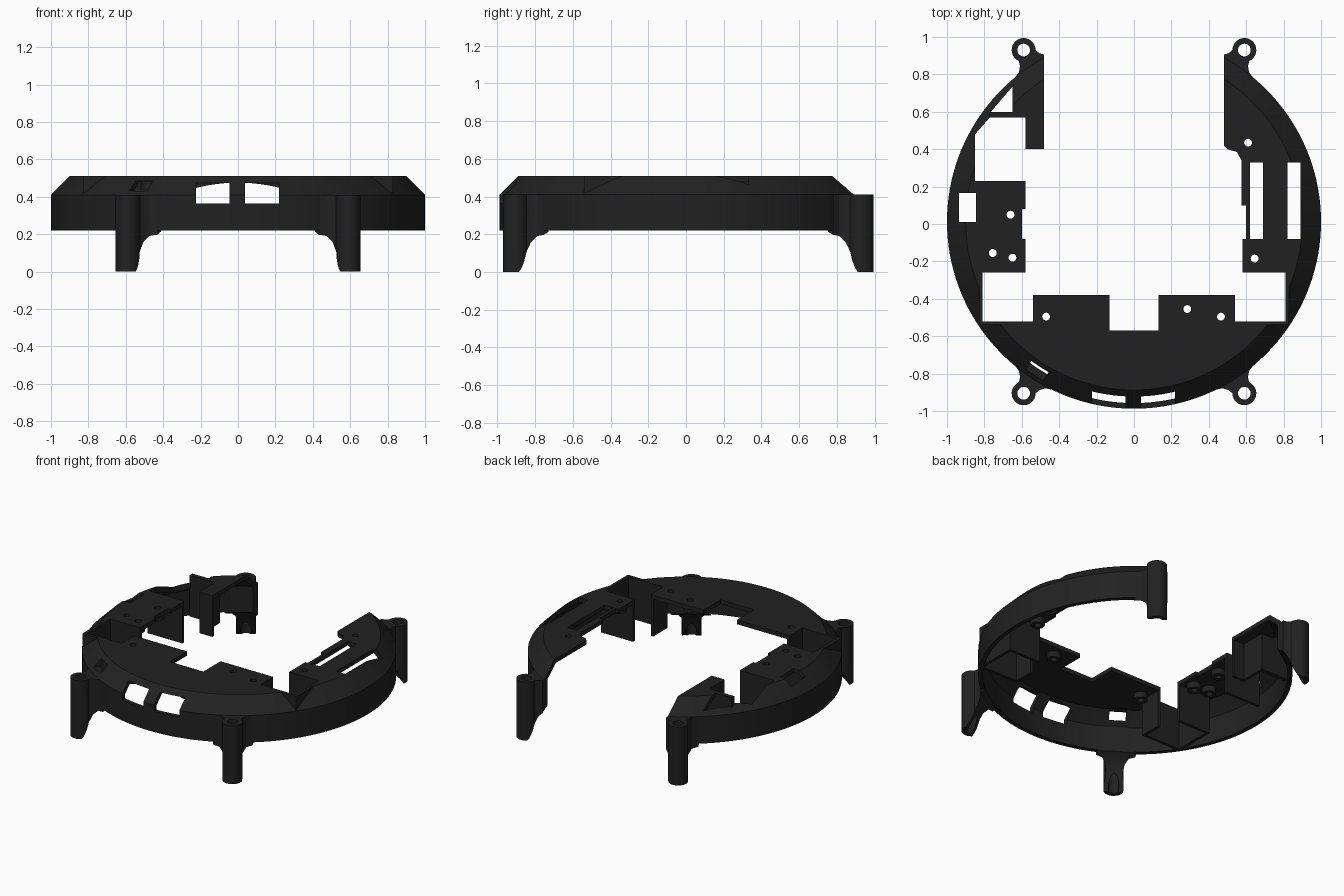
import bpy, bmesh, math
from mathutils import Matrix, Vector

if "Cube" in bpy.data.objects:
    bpy.data.objects.remove(bpy.data.objects["Cube"])

CY = 0.0125   # y of the ring centre
mat = bpy.data.materials.new("matte black")
mat.diffuse_color = (0.0155, 0.0155, 0.0155, 1)
mat.use_nodes = True
mat.node_tree.nodes["Principled BSDF"].inputs["Base Color"].default_value = mat.diffuse_color


def finish(name, bm):
    bmesh.ops.remove_doubles(bm, verts=bm.verts, dist=1e-5)
    bmesh.ops.recalc_face_normals(bm, faces=bm.faces)
    me = bpy.data.meshes.new(name)
    bm.to_mesh(me)
    bm.free()
    me.materials.append(mat)
    ob = bpy.data.objects.new(name, me)
    bpy.context.collection.objects.link(ob)
    return ob


def lathe(name, profile, segs, cx=0, cy=CY):
    """Revolve a closed (r, z) profile about a vertical axis."""
    bm = bmesh.new()
    rings = []
    for i in range(segs):
        a = 2 * math.pi * i / segs
        rings.append([bm.verts.new((cx + r * math.cos(a), cy + r * math.sin(a), z))
                      for r, z in profile])
    n = len(profile)
    for i in range(segs):
        p, q = rings[i], rings[(i + 1) % segs]
        for j in range(n):
            k = (j + 1) % n
            if profile[j][0] == 0 and profile[k][0] == 0:
                continue
            bm.faces.new((p[j], q[j], q[k], p[k]))
    return finish(name, bm)


def add_prism(bm, pts, z0, z1):
    lo = [bm.verts.new((x, y, z0)) for x, y in pts]
    hi = [bm.verts.new((x, y, z1)) for x, y in pts]
    bm.faces.new(lo)
    bm.faces.new(hi)
    for i in range(len(pts)):
        j = (i + 1) % len(pts)
        bm.faces.new((lo[i], lo[j], hi[j], hi[i]))


def rect(x0, x1, y0, y1):
    return [(x0, y0), (x1, y0), (x1, y1), (x0, y1)]


def disc(x, y, r, n=24):
    return [(x + r * math.cos(2 * math.pi * i / n), y + r * math.sin(2 * math.pi * i / n))
            for i in range(n)]


def prisms(name, items):
    bm = bmesh.new()
    for pts, z0, z1 in items:
        add_prism(bm, pts, z0, z1)
    return finish(name, bm)


def cut(ob, cutter):
    m = ob.modifiers.new("cut", "BOOLEAN")
    m.operation = "DIFFERENCE"
    m.solver = "EXACT"
    m.object = cutter
    bpy.context.view_layer.objects.active = ob
    bpy.ops.object.modifier_apply(modifier=m.name)


def smooth(ob):
    bpy.ops.object.select_all(action="DESELECT")
    ob.select_set(True)
    bpy.context.view_layer.objects.active = ob
    bpy.ops.object.shade_smooth_by_angle(angle=math.radians(25))


# Ring shell: outer wall, chamfer and top plate, hollow below
shell = lathe("ring_shell", [(0, 0.51), (0.9, 0.51), (1, 0.41), (1, 0.22), (0.97, 0.22),
                             (0.97, 0.398), (0.888, 0.48), (0, 0.48)], 144)

# Central opening with its notches, open at the back
opening = prisms("opening_cutter", [([
    (.48, 1.2), (.48, .42), (.5, .4), (.55, .385), (.575, .34), (.575, .1), (.6, .1),
    (.6, -.08), (.58, -.08), (.58, -.26), (.81, -.26), (.81, -.52), (.54, -.52),
    (.54, -.38), (.13, -.38), (.13, -.57), (-.13, -.57), (-.13, -.38), (-.54, -.38),
    (-.54, -.52), (-.81, -.52), (-.81, -.26), (-.58, -.26), (-.58, -.08), (-.6, -.08),
    (-.6, .08), (-.58, .08), (-.58, .23), (-.85, .23), (-.85, .48), (-.77, .57),
    (-.58, .57), (-.58, .4), (-.48, .4), (-.48, 1.2)], -0.2, 0.8)])

# Screw holes, slots and windows
screws = [(-.66, .05), (-.755, -.155), (-.65, -.18), (-.47, -.495),
          (.285, -.455), (.465, -.495), (.61, .435), (.645, -.185)]
holes = [(disc(x, y, 0.021), 0.3, 0.6) for x, y in screws]
holes += [(rect(.62, .69, -.08, .33), .3, .6), (rect(.82, .89, -.08, .33), .3, .6),
          (rect(-.935, -.845, .01, .165), .3, .6),
          ([(-.65, .6), (-.765, .6), (-.65, .735)], .3, .6),
          (rect(-.225, -.045, -1.1, -.88), .365, .475),
          (rect(.038, .218, -1.1, -.88), .365, .475)]
a = math.radians(-123)
radial, side = Vector((math.cos(a), math.sin(a))), Vector((-math.sin(a), math.cos(a)))
port = [radial * r + side * s + Vector((0, CY))
        for r, s in ((.87, -.055), (1.1, -.055), (1.1, .055), (.87, .055))]
holes.append(([tuple(p) for p in port], .43, .485))
hole_cutter = prisms("hole_cutter", holes)
cut(shell, opening)
cut(shell, hole_cutter)
smooth(shell)

# Screw bosses under the plate
for x, y in screws:
    smooth(lathe("screw_boss", [(.021, .44), (.045, .44), (.045, .485), (.021, .485)], 24, x, y))

# Hanging walls around the front corner notches
for s, label in ((1, "right"), (-1, "left")):
    for x0, x1, y0, y1 in ((.81, .83, -.54, -.24), (.54, .81, -.54, -.52),
                           (.58, .81, -.26, -.24), (.52, .54, -.54, -.38)):
        prisms(label + "_notch_wall", [(rect(s * x0, s * x1, y0, y1), .22, .51)])

# Hanging walls around the left rear opening
for x0, x1, y0, y1 in ((-.58, -.48, .4, .42), (-.58, -.56, .42, .57),
                       (-.775, -.56, .57, .6), (-.85, -.58, .21, .23)):
    prisms("rear_opening_wall", [(rect(x0, x1, y0, y1), .22, .51)])

# Mounting posts: flared neck, round end, curved underside, through hole
foot_cutter = lathe("foot_cutter", [(0, -.1), (1.11, -.1), (1.11, 0), (1.095, .02), (1.075, .06),
                                    (1.055, .11), (1.035, .155), (1.01, .19), (.96, .222),
                                    (0, .222)], 144)
neck = [(.965, .13), (.99, .125), (1.005, .085), (1.03, .062), (1.055, .054)]
arc = [(1.091 + .064 * math.cos(t), .064 * math.sin(t))
       for t in (math.radians(d) for d in range(120, -121, -12))]
outline = neck + arc + [(u, -v) for u, v in reversed(neck)]
for sx, sy, label in ((1, -1, "front_right"), (-1, -1, "front_left"),
                      (1, 1, "rear_right"), (-1, 1, "rear_left")):
    ang = math.atan2(sy * .9175, sx * .59)
    rot = Matrix.Rotation(ang, 2)
    pts = [tuple(rot @ Vector(p) + Vector((0, CY))) for p in outline]
    post = prisms(label + "_post", [(pts, 0, .41)])
    bore = prisms("bore_cutter", [(disc(sx * .59, CY + sy * .9175, .034), -.2, .6)])
    for c in (foot_cutter, bore, opening):
        cut(post, c)
    bpy.data.objects.remove(bore)
    smooth(post)

# Remove helpers
for c in (opening, hole_cutter, foot_cutter):
    bpy.data.objects.remove(c)
